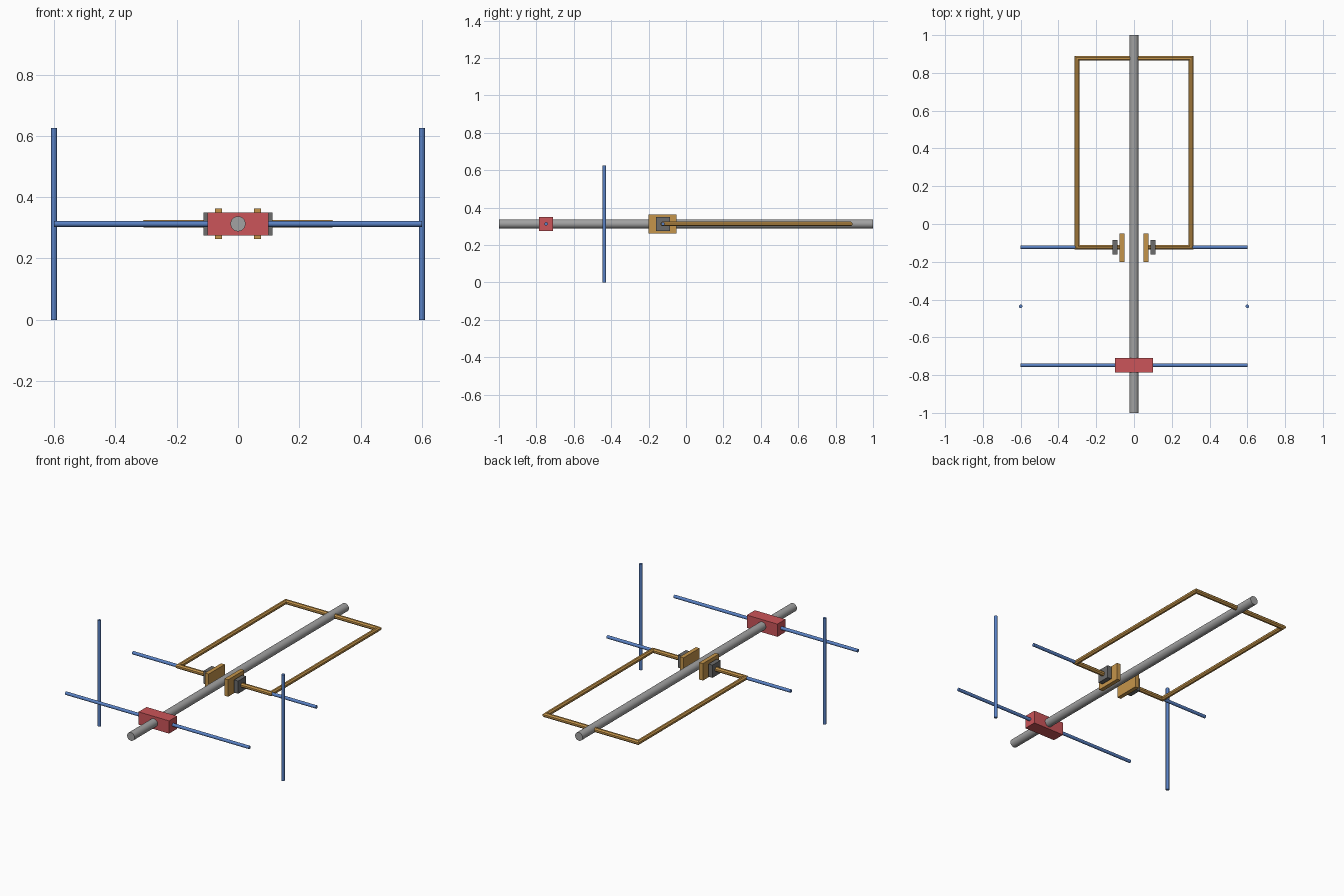
import bpy, bmesh, math
from mathutils import Vector

if "Cube" in bpy.data.objects:
    bpy.data.objects.remove(bpy.data.objects["Cube"])

Z = 0.313          # height of the main axis
Y_CLAMP = -0.123   # line of the clamps and rear rods
Y_BLOCK = -0.748   # line of the front block


def material(name, color):
    m = bpy.data.materials.new(name)
    m.diffuse_color = (*color, 1)
    m.use_nodes = True
    m.node_tree.nodes["Principled BSDF"].inputs["Base Color"].default_value = m.diffuse_color
    return m


blue = material("blue", (0.10, 0.22, 0.55))
red = material("red", (0.60, 0.09, 0.10))
tan = material("tan", (0.56, 0.30, 0.07))
dark = material("dark_grey", (0.15, 0.15, 0.15))
steel = material("steel_grey", (0.36, 0.36, 0.36))


def finish(obj, name, mat, smooth=False):
    obj.name = name
    obj.data.materials.append(mat)
    if smooth:
        bpy.ops.object.shade_smooth_by_angle()


def box(name, center, size, mat):
    bpy.ops.mesh.primitive_cube_add(size=1, location=center)
    obj = bpy.context.object
    obj.scale = size
    bpy.ops.object.transform_apply(location=False, rotation=False, scale=True)
    finish(obj, name, mat)


def rod(name, a, b, radius, mat, sides=16):
    a, b = Vector(a), Vector(b)
    bpy.ops.mesh.primitive_cylinder_add(vertices=sides, radius=radius,
                                        depth=(b - a).length, location=(a + b) / 2)
    obj = bpy.context.object
    obj.rotation_euler = (b - a).to_track_quat('Z', 'Y').to_euler()
    finish(obj, name, mat, True)


def mitred_tube(name, path, radius, mat, sides=8):
    """Tube swept along a flat path with sharp mitred corners."""
    pts = [Vector((x, y, Z)) for x, y in path]
    up = Vector((0, 0, 1))
    bm = bmesh.new()
    rings = []
    for i, p in enumerate(pts):
        d_in = (p - pts[max(i - 1, 0)]).normalized()
        d_out = (pts[min(i + 1, len(pts) - 1)] - p).normalized()
        side = (d_in + d_out).normalized().cross(up)
        if 0 < i < len(pts) - 1:
            side /= side.dot(d_in.cross(up))
        angles = [math.tau * (k + 0.5) / sides for k in range(sides)]
        rings.append([bm.verts.new(p + radius * (math.cos(t) * side + math.sin(t) * up))
                      for t in angles])
    for r, s in zip(rings, rings[1:]):
        for k in range(sides):
            n = (k + 1) % sides
            bm.faces.new((r[k], r[n], s[n], s[k]))
    bm.faces.new(rings[0])
    bm.faces.new(rings[-1])
    bmesh.ops.recalc_face_normals(bm, faces=bm.faces)
    mesh = bpy.data.meshes.new(name)
    bm.to_mesh(mesh)
    bm.free()
    obj = bpy.data.objects.new(name, mesh)
    bpy.context.collection.objects.link(obj)
    finish(obj, name, mat)


# Main shaft
rod("main_shaft", (0, -1, Z), (0, 1, Z), 0.0245, steel, 32)

# Front block with its cross rod
box("front_block", (0, Y_BLOCK, Z), (0.2, 0.075, 0.075), red)
rod("front_cross_rod", (-0.6, Y_BLOCK, Z), (0.6, Y_BLOCK, Z), 0.0095, blue)

# Open rectangular frame ending at the two clamps
mitred_tube("rear_frame", [(-0.065, Y_CLAMP), (-0.302, Y_CLAMP), (-0.302, 0.877),
                           (0.302, 0.877), (0.302, Y_CLAMP), (0.065, Y_CLAMP)], 0.0135, tan)

# Mirrored side parts
for s, label in ((-1, "left"), (1, "right")):
    rod(label + "_upright", (0.6 * s, -0.436, 0), (0.6 * s, -0.436, 2 * Z), 0.0095, blue)
    rod(label + "_rear_rod", (0.3 * s, Y_CLAMP, Z), (0.6 * s, Y_CLAMP, Z), 0.0095, blue)
    box(label + "_clamp_plate", (0.0635 * s, -0.125, Z), (0.024, 0.15, 0.1), tan)
    box(label + "_clamp_block", (0.1 * s, Y_CLAMP, Z), (0.026, 0.075, 0.075), dark)
